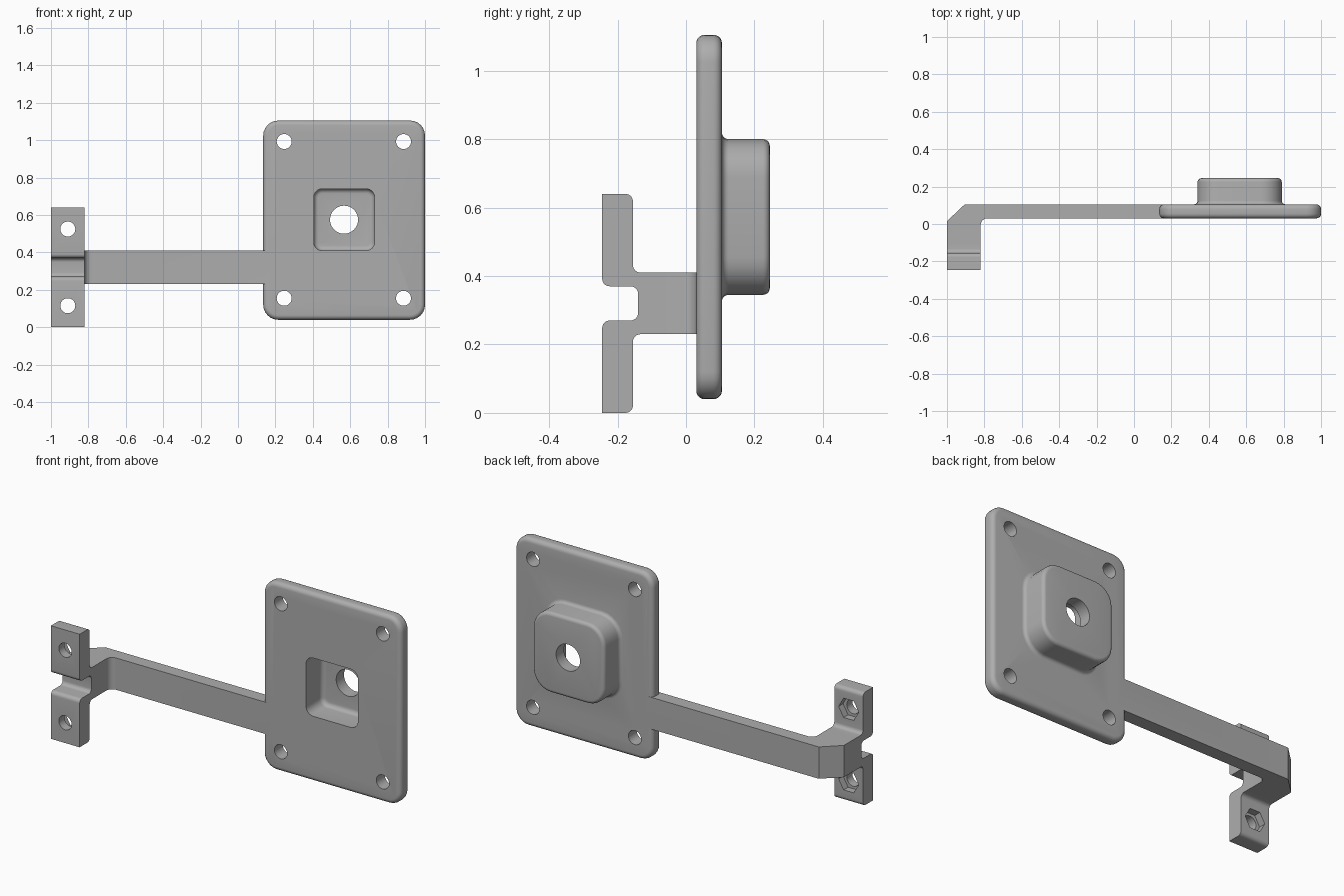
import bpy, bmesh, math
from mathutils import Vector

if "Cube" in bpy.data.objects:
    bpy.data.objects.remove(bpy.data.objects["Cube"], do_unlink=True)

grey = bpy.data.materials.new("plain grey")
grey.use_nodes = True
grey.diffuse_color = (0.42, 0.42, 0.42, 1)
grey.node_tree.nodes["Principled BSDF"].inputs["Base Color"].default_value = (0.42, 0.42, 0.42, 1)

# How a 2D profile (a, b) at depth t is placed for each extrusion axis
PLACE = {"x": lambda a, b, t: (t, a, b),
         "y": lambda a, b, t: (a, t, b),
         "z": lambda a, b, t: (a, b, t)}


def rounded(points, steps=6):
    """Outline from (a, b, radius) corners, each rounded by its radius."""
    out = []
    for i, (a, b, r) in enumerate(points):
        p = Vector((a, b))
        if r <= 0:
            out.append(p)
            continue
        u = (Vector(points[i - 1][:2]) - p).normalized()
        v = (Vector(points[(i + 1) % len(points)][:2]) - p).normalized()
        half = u.angle(v) / 2
        centre = p + (u + v).normalized() * (r / math.sin(half))
        start = p + u * (r / math.tan(half)) - centre
        end = p + v * (r / math.tan(half)) - centre
        sweep = math.pi - 2 * half
        for k in range(steps + 1):
            f = k / steps
            out.append(centre + (start * math.sin((1 - f) * sweep)
                                 + end * math.sin(f * sweep)) / math.sin(sweep))
    return out


def loft(name, axis, rings):
    """Closed solid through (depth, outline) rings."""
    bm = bmesh.new()
    loops = [[bm.verts.new(PLACE[axis](p[0], p[1], t)) for p in ring] for t, ring in rings]
    n = len(loops[0])
    for lo, hi in zip(loops, loops[1:]):
        for i in range(n):
            j = (i + 1) % n
            bm.faces.new((lo[i], lo[j], hi[j], hi[i]))
    bm.faces.new(loops[0])
    bm.faces.new(loops[-1])
    bmesh.ops.recalc_face_normals(bm, faces=bm.faces)
    mesh = bpy.data.meshes.new(name)
    bm.to_mesh(mesh)
    bm.free()
    mesh.materials.append(grey)
    ob = bpy.data.objects.new(name, mesh)
    bpy.context.collection.objects.link(ob)
    return ob


def extrude(name, axis, outline, t0, t1):
    return loft(name, axis, [(t0, outline), (t1, outline)])


def rounded_block(name, x0, x1, z0, z1, radius, profile):
    """Block along y from a rounded rectangle; profile holds (y, inset) pairs."""
    rings = []
    for y, d in profile:
        r = radius - d
        rings.append((y, rounded([(x0 + d, z0 + d, r), (x1 - d, z0 + d, r),
                                  (x1 - d, z1 - d, r), (x0 + d, z1 - d, r)])))
    return loft(name, "y", rings)


def edge_round(y, r, direction, steps=5):
    """(y, inset) pairs rounding the rim that ends at y, facing the given way."""
    angles = [math.pi / 2 * k / steps for k in range(steps + 1)]
    return [(y - direction * r * (1 - math.sin(a)), r * (1 - math.cos(a))) for a in angles]


def disc(x, z, r, sides):
    return [(x + r * math.cos(2 * math.pi * k / sides),
             z + r * math.sin(2 * math.pi * k / sides)) for k in range(sides)]


def combine(target, other, operation):
    mod = target.modifiers.new("join", "BOOLEAN")
    mod.operation, mod.solver, mod.object = operation, "EXACT", other
    bpy.context.view_layer.objects.active = target
    bpy.ops.object.modifier_apply(modifier=mod.name)
    bpy.data.objects.remove(other, do_unlink=True)


# Mounting plate with rounded rims on both faces
FRONT, BACK = 0.03, 0.105
body = rounded_block("mounting_bracket", 0.135, 1.0, 0.04, 1.105, 0.08,
                     edge_round(FRONT, 0.025, -1)[::-1] + edge_round(BACK, 0.025, 1))

# Raised housing, flared where it meets the plate
flare = [(BACK + 0.02 * (1 - math.cos(a)), -0.02 * (1 - math.sin(a)))
         for a in [math.pi / 2 * k / 5 for k in range(6)]]
housing = rounded_block("housing", 0.34, 0.79, 0.345, 0.80, 0.11,
                        [(0.08, -0.02)] + flare + edge_round(0.245, 0.02, 1))
combine(body, housing, "UNION")

# Bent arm
LOW, HIGH, LEFT, RIGHT = 0.23, 0.41, -1.0, -0.82
arm = extrude("arm", "z", rounded([
    (LEFT, -0.10, 0), (RIGHT, -0.10, 0), (RIGHT, FRONT, 0.035), (0.19, FRONT, 0),
    (0.19, BACK, 0), (-0.905, BACK, 0), (LEFT, 0.015, 0)]), LOW, HIGH)

# Notched clamp at the end of the arm
f = 0.022
half = [(-0.10, HIGH, 0), (-0.155, HIGH, f), (-0.155, 0.64, f), (-0.245, 0.64, 0),
        (-0.245, 0.37, f), (-0.14, 0.37, f)]
lower = [(y, 0.64 - z, r) for y, z, r in reversed(half)]
clamp = extrude("clamp", "x", rounded(half + lower), LEFT, RIGHT)
combine(arm, clamp, "UNION")
combine(body, arm, "UNION")

# Square pocket in the plate front, with a rounded floor
pocket = rounded_block("pocket_cutter", 0.405, 0.73, 0.41, 0.74, 0.045,
                       [(-0.05, 0)] + edge_round(0.175, 0.025, 1))
combine(body, pocket, "DIFFERENCE")

# Through holes: housing centre, plate corners, clamp screws
holes = [(0.567, 0.575, 0.075)]
holes += [(x, z, 0.04) for x in (0.247, 0.885) for z in (0.155, 0.993)]
holes += [(-0.91, z, 0.04) for z in (0.115, 0.525)]
for x, z, r in holes:
    combine(body, extrude("hole_cutter", "y", disc(x, z, r, 40), -0.4, 0.4), "DIFFERENCE")

# Hexagonal nut recesses behind the clamp screws
for z in (0.115, 0.525):
    combine(body, extrude("nut_cutter", "y", disc(-0.91, z, 0.063, 6), -0.195, -0.12), "DIFFERENCE")

bpy.ops.object.select_all(action="DESELECT")
body.select_set(True)
bpy.context.view_layer.objects.active = body
bpy.ops.object.shade_smooth_by_angle(angle=math.radians(30))
